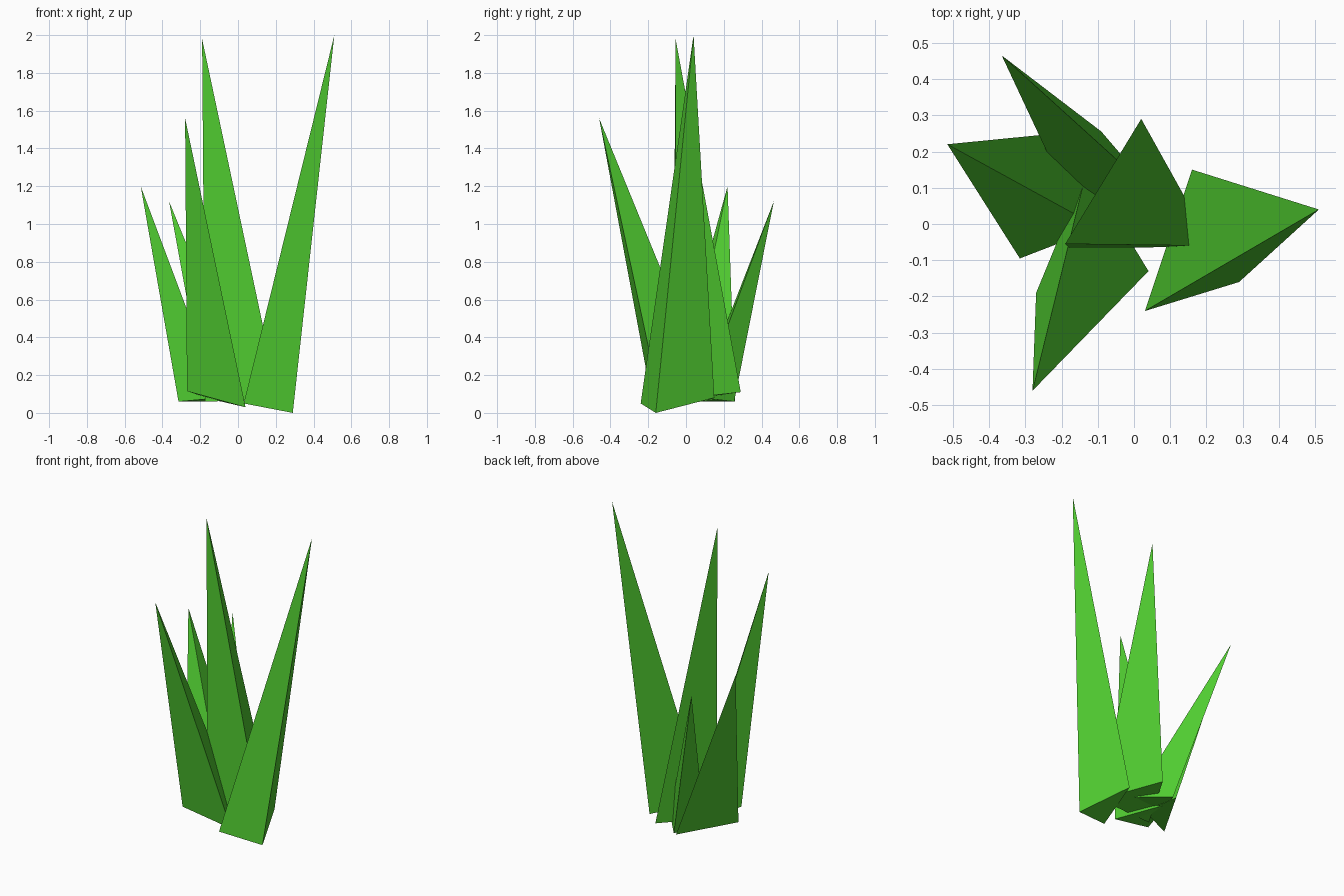
import bpy

if "Cube" in bpy.data.objects:
    bpy.data.objects.remove(bpy.data.objects["Cube"])

# Bright leaf green shared by all blades
green = bpy.data.materials.new("grass_green")
green.diffuse_color = (0.08, 0.6, 0.03, 1)
green.use_nodes = True
green.node_tree.nodes["Principled BSDF"].inputs["Base Color"].default_value = green.diffuse_color


def blade(name, tip, base):
    """Three-sided grass blade: a triangular foot rising to a leaning tip."""
    cx = [sum(p[i] for p in base) / 3 for i in range(2)]
    (ax, ay), (bx, by) = [(p[0] - cx[0], p[1] - cx[1]) for p in base[:2]]
    if ax * by - ay * bx < 0:          # keep the foot counter-clockwise
        base = base[::-1]
    faces = [(2, 1, 0)] + [(i, (i + 1) % 3, 3) for i in range(3)]
    mesh = bpy.data.meshes.new(name)
    mesh.from_pydata(list(base) + [tip], [], faces)
    mesh.materials.append(green)
    obj = bpy.data.objects.new(name, mesh)
    bpy.context.collection.objects.link(obj)


# Two tall blades
blade("tall_blade_right", (0.51, 0.04, 2.0),
      [(0.03, -0.24, 0.05), (0.29, -0.16, 0.0), (0.16, 0.15, 0.08)])
blade("tall_blade_middle", (-0.19, -0.055, 1.98),
      [(0.02, 0.29, 0.11), (-0.175, -0.07, 0.06), (0.215, -0.06, 0.07)])

# Medium blade leaning forward
blade("front_blade", (-0.28, -0.46, 1.56),
      [(0.04, -0.13, 0.03), (-0.13, 0.15, 0.07), (-0.27, -0.19, 0.115)])

# Short blades at the left and back
blade("left_blade", (-0.515, 0.22, 1.2),
      [(-0.315, -0.095, 0.06), (-0.095, -0.01, 0.08), (-0.11, 0.26, 0.06)])
blade("back_blade", (-0.365, 0.465, 1.12),
      [(-0.09, 0.255, 0.06), (-0.175, 0.06, 0.08), (0.06, 0.08, 0.08)])
